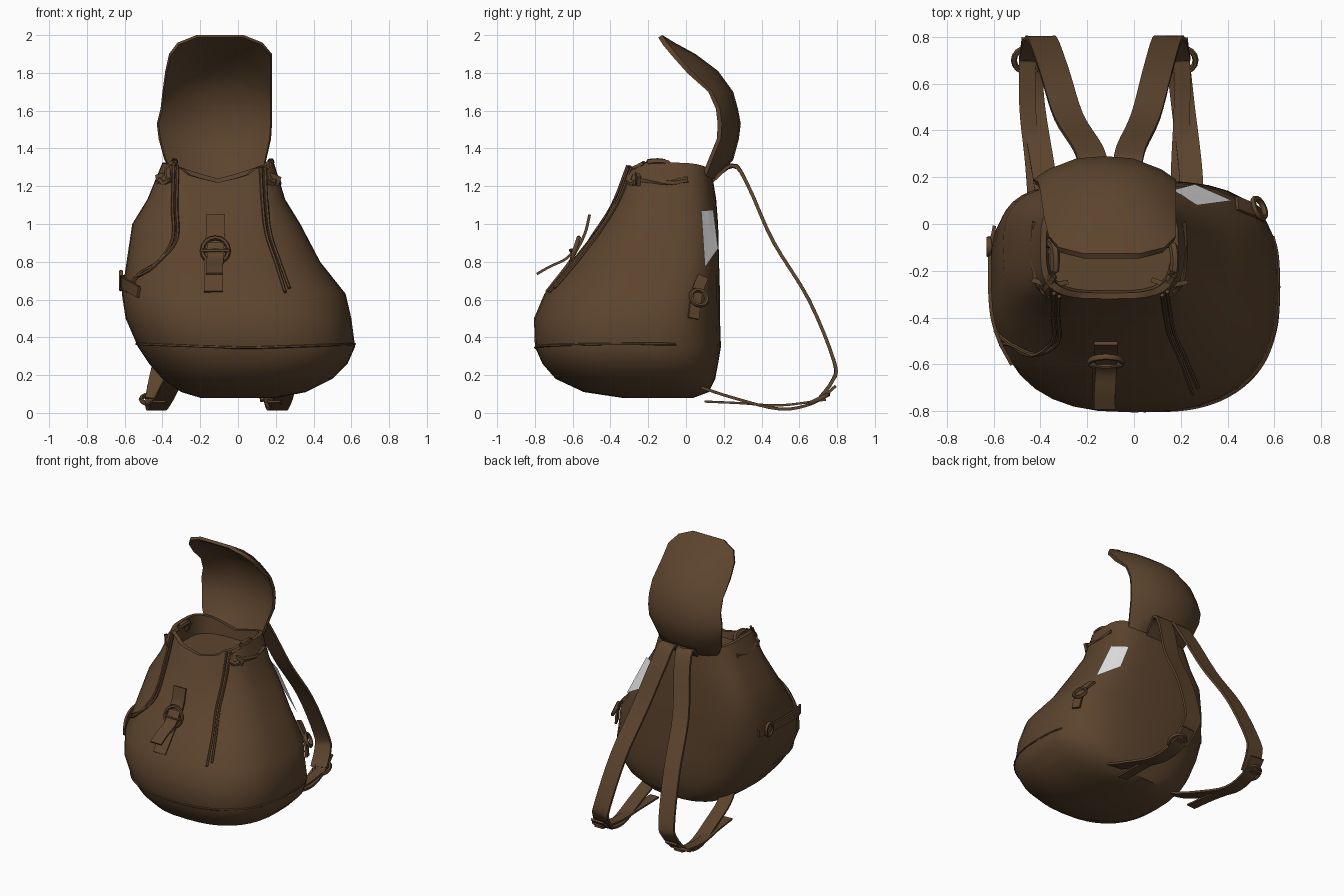
import bpy, bmesh, math
from mathutils import Vector

if "Cube" in bpy.data.objects:
    bpy.data.objects.remove(bpy.data.objects["Cube"])

def material(name, col):
    m = bpy.data.materials.new(name)
    m.diffuse_color = (*col, 1)
    m.use_nodes = True
    m.node_tree.nodes["Principled BSDF"].inputs["Base Color"].default_value = m.diffuse_color
    return m

BROWN = material("brown_canvas", (0.108, 0.058, 0.027))
WHITE = material("white_patch", (0.8, 0.8, 0.8))

def finish(name, bm, mat=BROWN, angle=40):
    bmesh.ops.recalc_face_normals(bm, faces=bm.faces)
    me = bpy.data.meshes.new(name)
    bm.to_mesh(me)
    bm.free()
    ob = bpy.data.objects.new(name, me)
    bpy.context.collection.objects.link(ob)
    me.materials.append(mat)
    bpy.ops.object.select_all(action='DESELECT')
    ob.select_set(True)
    bpy.context.view_layer.objects.active = ob
    bpy.ops.object.shade_smooth_by_angle(angle=math.radians(angle))
    return ob

def loft(rings, caps=True, closed=True):
    """Bridge equal-length point rings with quads."""
    bm = bmesh.new()
    vs = [[bm.verts.new(p) for p in r] for r in rings]
    n = len(vs[0])
    for a, b in zip(vs, vs[1:]):
        for i in range(n if closed else n - 1):
            j = (i + 1) % n
            bm.faces.new((a[i], a[j], b[j], b[i]))
    if caps:
        bm.faces.new(vs[0])
        bm.faces.new(vs[-1])
    return bm

def spline(pts, k=4):
    """Catmull-Rom points through a path."""
    p = [Vector(q) for q in pts]
    p = [2 * p[0] - p[1]] + p + [2 * p[-1] - p[-2]]
    out = []
    for i in range(1, len(p) - 2):
        a, b, c, d = p[i - 1:i + 3]
        for s in range(k):
            t = s / k
            out.append(0.5 * (2 * b + (c - a) * t + (2 * a - 5 * b + 4 * c - d) * t * t
                              + (3 * b - a - 3 * c + d) * t ** 3))
    return out + [p[-2]]

def sweep(name, pts, w, h, side=(1, 0, 0), n=4, k=4):
    """Strap (n=4) or round cord (n>4) along a path."""
    path, rings = spline(pts, k), []
    for i, c in enumerate(path):
        t = (path[min(i + 1, len(path) - 1)] - path[max(i - 1, 0)]).normalized()
        s = Vector(side)
        s = (s - t * s.dot(t)).normalized()
        u = t.cross(s)
        if n == 4:
            prof = [(-w, -h), (w, -h), (w, h), (-w, h)]
        else:
            prof = [(w * math.cos(q * math.tau / n), h * math.sin(q * math.tau / n)) for q in range(n)]
        rings.append([c + s * a / 2 + u * b / 2 for a, b in prof])
    return finish(name, loft(rings))

def cord(name, pts, d=0.022):
    return sweep(name, pts, d, d, side=(0.3, 0.9, 0.35), n=6)

def ring(name, loc, rot, r, scale=(1, 1, 1)):
    bpy.ops.mesh.primitive_torus_add(location=loc, rotation=rot, major_radius=r, minor_radius=0.013,
                                     major_segments=16, minor_segments=6)
    ob = bpy.context.object
    ob.name, ob.scale = name, scale
    ob.data.materials.append(BROWN)
    bpy.ops.object.shade_smooth_by_angle(angle=math.radians(60))

# Body sections: z, left x, right x, front y, back y, centre y, front and back squareness
SECT = [
    (0.08, -0.20, 0.20, -0.34, 0.04, -0.20, 2.3, 2.5),
    (0.11, -0.30, 0.36, -0.54, 0.12, -0.22, 2.4, 2.8),
    (0.18, -0.40, 0.50, -0.69, 0.155, -0.24, 2.5, 3),
    (0.26, -0.47, 0.58, -0.76, 0.17, -0.25, 2.6, 3),
    (0.35, -0.53, 0.62, -0.80, 0.185, -0.27, 2.6, 2.9),
    (0.50, -0.595, 0.60, -0.805, 0.18, -0.26, 2.6, 2.9),
    (0.63, -0.615, 0.57, -0.75, 0.18, -0.25, 2.6, 3.2),
    (0.80, -0.59, 0.435, -0.61, 0.175, -0.2, 2.6, 3.6),
    (1.00, -0.56, 0.33, -0.45, 0.17, -0.14, 2.6, 3.4),
    (1.13, -0.48, 0.25, -0.38, 0.16, -0.12, 3, 3.2),
    (1.24, -0.40, 0.19, -0.32, 0.14, -0.1, 3.5, 3.2)]

def sect(z):
    z = max(SECT[0][0], min(z, SECT[-1][0]))
    for a, b in zip(SECT, SECT[1:]):
        if z <= b[0]:
            f = (z - a[0]) / (b[0] - a[0])
            return [p + (q - p) * f for p, q in zip(a, b)][1:]

def surf(t, z, off=0.0, dz=0.0):
    """Body surface point at angle t (0 = right, -90 = front) and height z."""
    xl, xr, yf, yb, cy, nf, nb = sect(z)
    c, s = math.cos(math.radians(t)), math.sin(math.radians(t))
    n, hy = (nf, cy - yf) if s < 0 else (nb, yb - cy)
    x = (xl + xr) / 2 + ((xr - xl) / 2 + off) * math.copysign(abs(c) ** (2 / n), c)
    return Vector((x, cy + (hy + off) * math.copysign(abs(s) ** (2 / n), s), z + dz))

def front(x, z, off=0.012):
    xl, xr, yf, yb, cy, nf, nb = sect(z)
    u = min(abs(x - (xl + xr) / 2) / ((xr - xl) / 2), 1)
    return Vector((x, cy - (cy - yf) * (1 - u ** nf) ** (1 / nf) - off, z))

def push_out(p, k=1.025):
    """Move a point on the back half outside the body, if it is within."""
    xl, xr, yf, yb, cy, nf, nb = sect(p.z)
    cx = (xl + xr) / 2
    r = (abs((p.x - cx) * 2 / (xr - xl)) ** nb + abs((p.y - cy) / (yb - cy)) ** nb) ** (1 / nb)
    f = max(1, k / r)
    return Vector((cx + (p.x - cx) * f, cy + (p.y - cy) * f, p.z))

# Body with raised sides at the rim and a shallow sunken opening
ANG = [i * 10 for i in range(36)]
def lift(t):
    c, s = math.cos(math.radians(t)), math.sin(math.radians(t))
    return 0.085 * abs(c) ** 0.7 - (0.02 if s < -0.9 else 0)
rings = [[surf(t, s[0], 0, lift(t) if s[0] > 1.2 else 0) for t in ANG] for s in SECT]
rings.append([surf(t, 1.24, -0.025, lift(t)) for t in ANG])
rings.append([surf(t, 1.24, -0.035, -0.06) for t in ANG])
finish("bag_body", loft(rings))

# White patch on the right of the back, laid over the body surface
A, B, C, D = map(Vector, ((0.27, 0.08, 1.07), (0.165, 0.145, 1.075), (0.26, 0.17, 0.87), (0.42, 0.10, 0.77)))
STEPS = [i / 6 for i in range(7)]
bm = loft([[push_out(A.lerp(B, f).lerp(D.lerp(C, f), g)) for f in STEPS] for g in STEPS],
          caps=False, closed=False)
finish("white_patch", bm, WHITE)

# Raised flap: z and left/right edge, with spine and edge depth; cupped across
FLAP = [(1.24, -0.33, 0.13, 0.16, 0.10), (1.34, -0.39, 0.15, 0.25, 0.14),
        (1.45, -0.42, 0.175, 0.28, 0.185), (1.53, -0.43, 0.18, 0.29, 0.19),
        (1.61, -0.41, 0.18, 0.275, 0.18), (1.70, -0.40, 0.18, 0.25, 0.14),
        (1.81, -0.385, 0.18, 0.17, 0.03), (1.90, -0.365, 0.18, 0.05, -0.05),
        (1.96, -0.32, 0.13, -0.06, -0.10), (2.0, -0.22, 0.03, -0.125, -0.125)]
rows = []
for z, xl, xr, ym, ye in FLAP:
    us = [-1, -0.8, -0.4, 0, 0.4, 0.8, 1]
    outer = [((xl + xr) / 2 + u * (xr - xl) / 2, ye + (ym - ye) * (1 - abs(u) ** 2.5), z) for u in us]
    inner = [(x * 0.97 - 0.003, y - 0.022, z - (0.012 if z > 1.7 else 0)) for x, y, z in outer[::-1]]
    rows.append(outer + inner)
finish("top_flap", loft(rows), angle=50)

# Shoulder straps: (y, z) path shared, x path per side
YZ = [(0.13, 1.22), (0.25, 1.31), (0.33, 1.2), (0.46, 0.91), (0.65, 0.6), (0.785, 0.27), (0.775, 0.17),
      (0.70, 0.07)]
LOW = [(0.79, 0.14), (0.68, 0.055), (0.5, 0.02), (0.25, 0.08), (0.07, 0.14), (-0.03, 0.19)]
for side, up, low, bx in (
        ("left", [-0.13, -0.17, -0.2, -0.28, -0.34, -0.39, -0.41, -0.43],
         [-0.43, -0.44, -0.43, -0.39, -0.36, -0.33], -0.455),
        ("right", [-0.06, -0.03, -0.01, 0.05, 0.1, 0.14, 0.16, 0.18],
         [0.18, 0.19, 0.21, 0.24, 0.25, 0.25], 0.205)):
    sweep(side + "_shoulder_strap", [(x, *p) for x, p in zip(up, YZ)], 0.125, 0.018)
    sweep(side + "_lower_strap", [(x, *p) for x, p in zip(low, LOW)], 0.10, 0.015)
    ring(side + "_strap_buckle", (bx, 0.70, 0.072), (0.45, 0, 0), 0.058)
    sweep(side + "_strap_tail", [(bx, 0.74, 0.07), (bx, 0.5, 0.04), (bx * 0.95, 0.28, 0.052),
                                 (bx * 0.92, 0.1, 0.06)], 0.07, 0.012)

# Front closing strap, tongue and buckle
sweep("front_strap", [(-0.12, -0.51, 1.05), (-0.12, -0.535, 0.95), (-0.125, -0.585, 0.85),
                      (-0.13, -0.63, 0.78), (-0.13, -0.74, 0.64)], 0.1, 0.015)
sweep("front_tongue", [(-0.12, -0.57, 0.90), (-0.12, -0.63, 0.82), (-0.125, -0.72, 0.775),
                       (-0.125, -0.79, 0.735)], 0.09, 0.013)
ring("front_buckle", (-0.12, -0.59, 0.86), (math.radians(72), 0, 0), 0.07)
sweep("front_buckle_bar", [(-0.19, -0.60, 0.86), (-0.12, -0.61, 0.86), (-0.05, -0.60, 0.86)],
      0.02, 0.02, side=(0, 0, 1), n=6, k=1)

# Drawstrings hanging down the front, in pairs
for i, d in enumerate((0, 0.022)):
    cord(f"left_drawstring_{i}", [front(x - d, z) for x, z in (
        (-0.32, 1.31), (-0.325, 1.1), (-0.325, 0.92), (-0.42, 0.8 - d), (-0.53, 0.73 - d), (-0.57, 0.64))], 0.018)
    cord(f"right_drawstring_{i}", [front(x + d, z) for x, z in (
        (0.12, 1.3), (0.13, 1.12), (0.15, 0.95), (0.2, 0.8), (0.25, 0.64 + d))], 0.018)

# Rim knots and gathered cord at both sides of the opening
for side, sx, angs in (("left", -0.36, (230, 215, 200, 180, 165)), ("right", 0.15, (-50, -35, -20, 0, 15))):
    cord(side + "_rim_cord", [surf(t, 1.225, 0.015, 0.01 * (-1) ** i) for i, t in enumerate(angs)], 0.035)
    cord(side + "_rim_loop", [(sx, -0.30, 1.22), (sx - 0.01, -0.27, 1.28), (sx + 0.02, -0.2, 1.325),
                              (sx + 0.02, -0.10, 1.32), (sx - 0.01, -0.08, 1.25)], 0.04)
    sweep(side + "_rim_tab", [(sx - 0.07, -0.24, 1.235), (sx, -0.26, 1.25), (sx + 0.07, -0.25, 1.225)],
          0.05, 0.02, side=(0, 0, 1))

# Side compression straps with buckles
sweep("left_side_strap", [surf(t, z, 0.012) for t, z in ((160, .7), (175, .7), (190, .69), (205, .67), (218, .64))],
      0.06, 0.015, side=(0, 0, 1))
ring("left_side_buckle", surf(172, 0.70, 0.018), (0, math.radians(90), 0), 0.045, (1, 0.8, 1))
sweep("right_side_strap", [surf(t, z, 0.015) for t, z in ((38, .72), (34, .65), (33, .58), (33, .5))],
      0.06, 0.015, side=(-0.4, 1, 0))
ring("right_side_buckle", surf(34, 0.61, 0.03), (0, math.radians(65), math.radians(25)), 0.045)

# Piping around the top of the base
cord("base_piping", [surf(t, 0.345 + 0.02 * abs(math.cos(math.radians(t)))) for t in range(-180, 21, 10)], 0.014)
